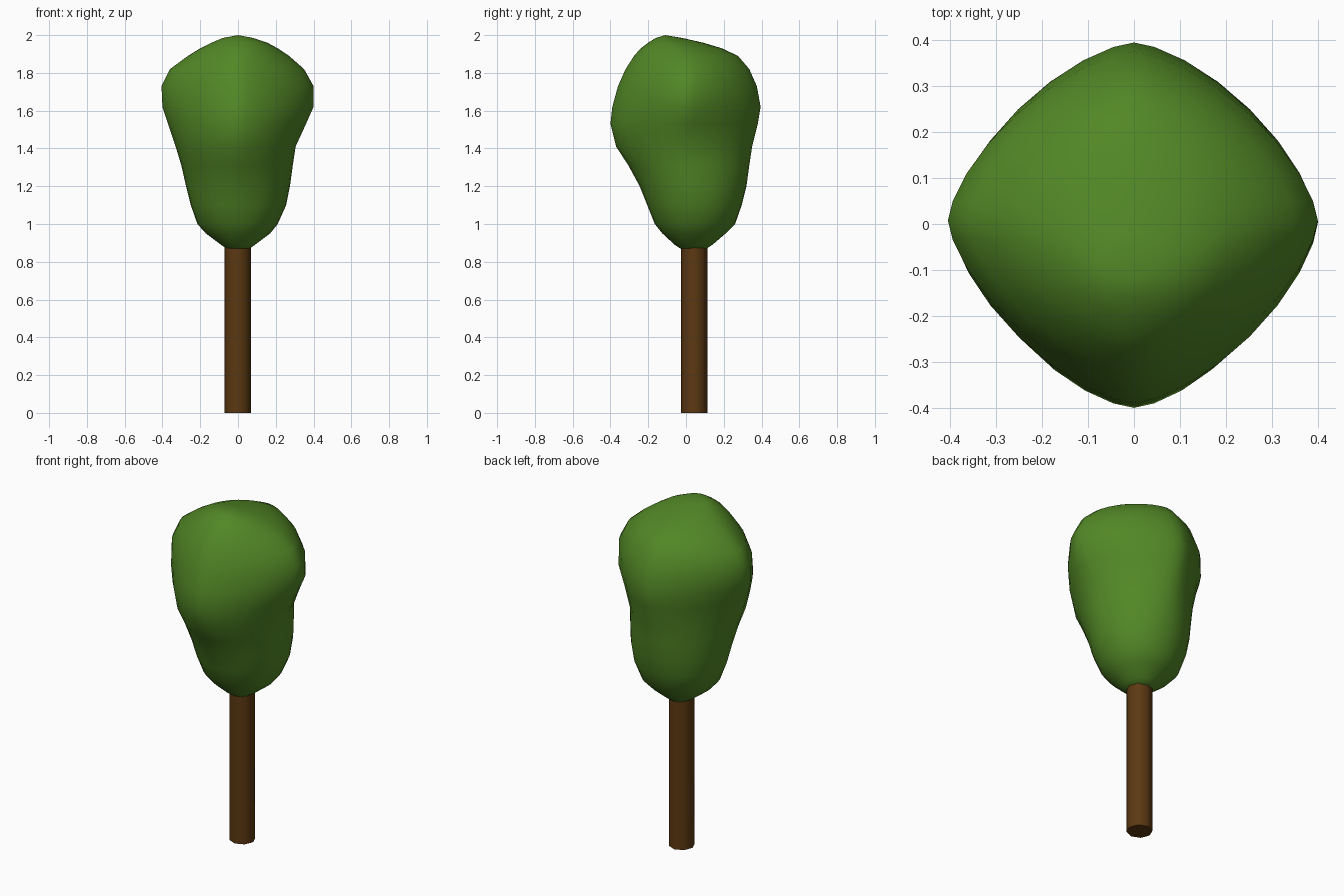
import bpy, bmesh, math

default_cube = bpy.data.objects.get("Cube")
if default_cube:
    bpy.data.objects.remove(default_cube, do_unlink=True)

SEGMENTS = 32
TRUNK_Y = 0.043


def flat_material(name, colour):
    material = bpy.data.materials.new(name)
    material.use_nodes = True
    material.diffuse_color = colour
    shader = material.node_tree.nodes["Principled BSDF"]
    shader.inputs["Base Color"].default_value = colour
    shader.inputs["Roughness"].default_value = 0.9
    return material


def signed_power(value, exponent):
    return math.copysign(abs(value) ** exponent, value)


def crown_ring(bm, height, left, right, front, back, roundness):
    """One horizontal section: a soft diamond whose four reaches may differ."""
    middle, depth = (front + back) / 2, (back - front) / 2
    ring = []
    for step in range(SEGMENTS):
        angle = math.tau * step / SEGMENTS
        across = signed_power(math.cos(angle), 2 / roundness)
        along = signed_power(math.sin(angle), 2 / roundness)
        reach = right if across > 0 else left
        ring.append(bm.verts.new((across * reach, middle + along * depth, height)))
    return ring


def finish(bm, name, material):
    bmesh.ops.recalc_face_normals(bm, faces=bm.faces[:])
    mesh = bpy.data.meshes.new(name)
    bm.to_mesh(mesh)
    bm.free()
    mesh.materials.append(material)
    part = bpy.data.objects.new(name, mesh)
    bpy.context.collection.objects.link(part)
    bpy.ops.object.select_all(action="DESELECT")
    part.select_set(True)
    bpy.context.view_layer.objects.active = part
    return part


leaf_green = flat_material("leaf green", (0.084, 0.242, 0.019, 1))
bark_brown = flat_material("bark brown", (0.107, 0.04, 0.006, 1))

# Crown sections: height, reach to -x, reach to +x, front y, back y, roundness
crown_sections = [
    (0.87, 0.06, 0.06, -0.03, 0.11, 2),
    (0.89, 0.09, 0.09, -0.06, 0.14, 2),
    (0.95, 0.17, 0.17, -0.125, 0.21, 2),
    (1.0, 0.215, 0.21, -0.165, 0.26, 2),
    (1.1, 0.25, 0.255, -0.205, 0.295, 2),
    (1.2, 0.275, 0.275, -0.245, 0.32, 1.9),
    (1.31, 0.3, 0.29, -0.305, 0.335, 1.8),
    (1.41, 0.33, 0.305, -0.37, 0.35, 1.7),
    (1.53, 0.37, 0.36, -0.4, 0.38, 1.55),
    (1.62, 0.4, 0.4, -0.39, 0.395, 1.5),
    (1.73, 0.405, 0.4, -0.36, 0.375, 1.5),
    (1.82, 0.36, 0.35, -0.32, 0.335, 1.55),
    (1.89, 0.265, 0.27, -0.275, 0.275, 1.65),
    (1.93, 0.2, 0.21, -0.24, 0.19, 1.75),
    (1.96, 0.14, 0.155, -0.2, 0.09, 1.9),
    (1.985, 0.08, 0.08, -0.16, -0.02, 2),
]

# Leafy crown lofted through its sections
bm = bmesh.new()
rings = [crown_ring(bm, *section) for section in crown_sections]
for lower, upper in zip(rings, rings[1:]):
    for i in range(SEGMENTS):
        j = (i + 1) % SEGMENTS
        bm.faces.new((lower[i], lower[j], upper[j], upper[i]))

# Closed ends of the crown
for ring, tip_place in ((rings[0], (0, TRUNK_Y, 0.865)), (rings[-1], (0, -0.11, 2))):
    tip = bm.verts.new(tip_place)
    for i in range(SEGMENTS):
        bm.faces.new((ring[i], ring[(i + 1) % SEGMENTS], tip))
crown = finish(bm, "crown", leaf_green)
bpy.ops.object.shade_smooth()

# Straight eight-sided trunk, sunk a little into the crown
bm = bmesh.new()
bmesh.ops.create_cone(bm, cap_ends=True, segments=8, radius1=0.07, radius2=0.07, depth=0.95)
bmesh.ops.translate(bm, verts=bm.verts[:], vec=(-0.002, TRUNK_Y, 0.475))
trunk = finish(bm, "trunk", bark_brown)
bpy.ops.object.shade_smooth_by_angle(angle=math.radians(50))
